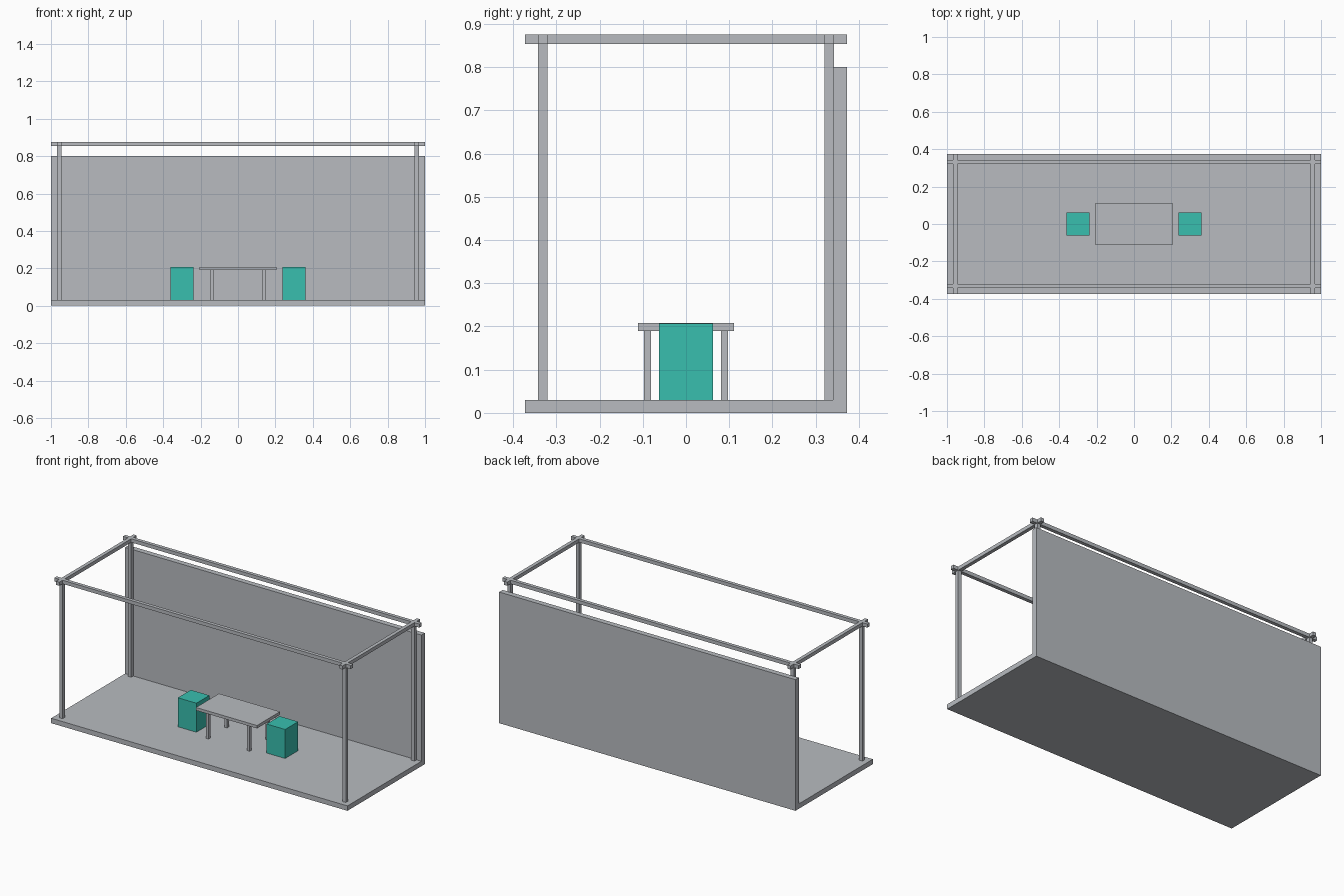
import bpy

old = bpy.data.objects.get("Cube")
if old:
    bpy.data.objects.remove(old, do_unlink=True)


def material(name, colour):
    m = bpy.data.materials.new(name)
    m.use_nodes = True
    m.diffuse_color = (*colour, 1)
    m.node_tree.nodes["Principled BSDF"].inputs["Base Color"].default_value = (*colour, 1)
    return m


grey = material("light grey", (0.48, 0.50, 0.53))
teal = material("teal", (0.04, 0.52, 0.43))


def box(name, centre, size, z0, z1, mat=grey):
    """Box centred at (x, y), of size (x, y), between two heights."""
    bpy.ops.mesh.primitive_cube_add(size=1, location=(*centre, (z0 + z1) / 2))
    ob = bpy.context.object
    ob.name = name
    ob.scale = (*size, z1 - z0)
    bpy.ops.object.transform_apply(location=False, rotation=False, scale=True)
    ob.data.materials.append(mat)
    return ob


FLOOR = 0.03
TOP = 0.875
BAR = 0.022
WIDTH, DEPTH = 2.0, 0.746
POST_X, POST_Y = 0.956, 0.331
SIDES = (("left", 1), ("right", -1))
ENDS = (("front", -1), ("back", 1))

# Floor slab and back wall
box("floor", (0, 0), (WIDTH, DEPTH), 0, FLOOR)
box("back_wall", (0, 0.3565), (WIDTH, 0.033), 0, 0.8)

# Frame posts and table legs at the four corners
for side, sx in SIDES:
    for end, sy in ENDS:
        box(f"{end}_{side}_post", (sx * POST_X, sy * POST_Y), (BAR, BAR), FLOOR, TOP)
        box(f"{end}_{side}_table_leg", (sx * 0.139, sy * 0.089), (0.017, 0.017), FLOOR, 0.19)

# Roof beams overshoot the posts and cross at the corners
for end, sy in ENDS:
    box(f"{end}_beam", (0, sy * POST_Y), (WIDTH, BAR), TOP - BAR, TOP)
for side, sx in SIDES:
    box(f"{side}_beam", (sx * POST_X, 0), (BAR, DEPTH), TOP - BAR, TOP)

# Table top and block stools
box("table_top", (0, 0), (0.412, 0.222), 0.19, 0.208)
for side, sx in SIDES:
    box(f"{side}_stool", (sx * 0.2995, 0), (0.125, 0.125), FLOOR, 0.207, teal)
